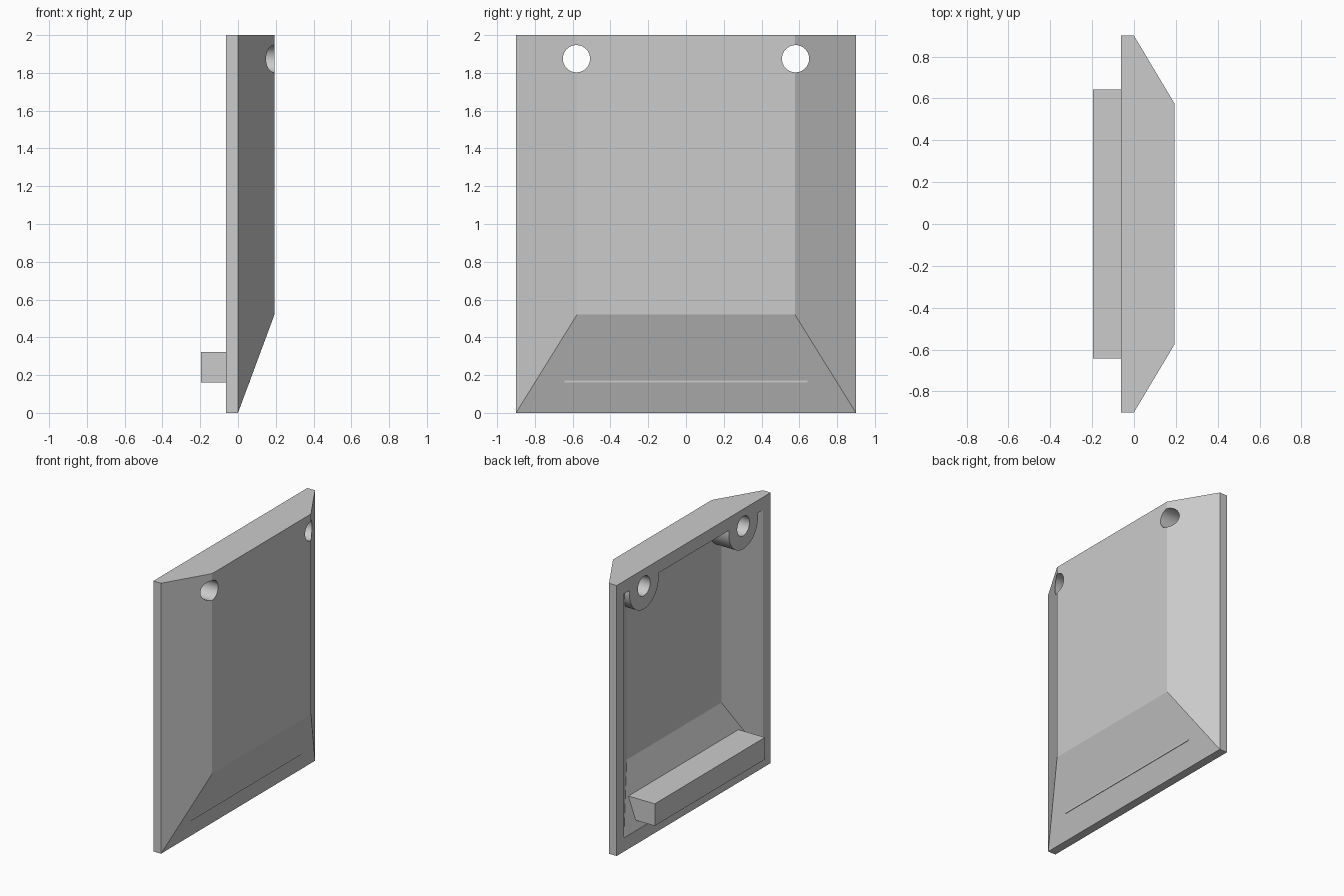
import bpy, bmesh, math
from mathutils import Matrix

cube = bpy.data.objects.get("Cube")
if cube:
    bpy.data.objects.remove(cube, do_unlink=True)

GREY = (0.6, 0.6, 0.6, 1.0)
mat = bpy.data.materials.new("plain_grey")
mat.use_nodes = True
mat.diffuse_color = GREY
mat.node_tree.nodes["Principled BSDF"].inputs["Base Color"].default_value = GREY


def finish(name, bm):
    bmesh.ops.recalc_face_normals(bm, faces=bm.faces)
    mesh = bpy.data.meshes.new(name)
    bm.to_mesh(mesh)
    bm.free()
    mesh.materials.append(mat)
    obj = bpy.data.objects.new(name, mesh)
    bpy.context.collection.objects.link(obj)
    return obj


def loft(name, sections):
    """Solid through rectangles given as (x, half width, bottom, top)."""
    bm = bmesh.new()
    rings = [[bm.verts.new((x, y, z)) for y, z in
              ((-w, lo), (w, lo), (w, hi), (-w, hi))] for x, w, lo, hi in sections]
    for a, b in zip(rings, rings[1:]):
        for i in range(4):
            j = (i + 1) % 4
            bm.faces.new((a[i], a[j], b[j], b[i]))
    bm.faces.new(rings[0])
    bm.faces.new(rings[-1])
    return finish(name, bm)


def rod(name, side, radius):
    """Cylinder along x through a screw position."""
    bm = bmesh.new()
    bmesh.ops.create_cone(bm, cap_ends=True, segments=64, radius1=radius,
                          radius2=radius, depth=1.2,
                          matrix=Matrix.Translation((0, side * 0.58, 1.875))
                          @ Matrix.Rotation(math.pi / 2, 4, 'Y'))
    return finish(name, bm)


def subtract(target, cutter):
    mod = target.modifiers.new("cut", 'BOOLEAN')
    mod.operation = 'DIFFERENCE'
    mod.solver = 'EXACT'
    mod.object = cutter
    bpy.ops.object.select_all(action='DESELECT')
    bpy.context.view_layer.objects.active = target
    target.select_set(True)
    bpy.ops.object.modifier_apply(modifier=mod.name)
    bpy.data.objects.remove(cutter, do_unlink=True)


# Bevelled cover, and the hollow behind it
cover = loft("cover_shell", [(-0.063, 0.9, 0, 2), (0, 0.9, 0, 2), (0.193, 0.577, 0.52, 2)])
hollow = loft("hollow_cutter", [(-0.1, 0.812, 0.1, 1.906), (-0.06, 0.812, 0.1, 1.906),
                                (0.098, 0.553, 0.536, 1.906)])

# Screw bosses stay solid inside the hollow
for side in (-1, 1):
    subtract(hollow, rod("boss_cutter", side, 0.17))
subtract(cover, hollow)

# Screw holes run through the bosses
for side in (-1, 1):
    subtract(cover, rod("hole_cutter", side, 0.072))
bpy.ops.object.shade_smooth_by_angle(angle=math.radians(12))

# Ledge bar across the back
loft("ledge_bar", [(-0.195, 0.643, 0.16, 0.323), (0.0635, 0.643, 0.16, 0.323)])
